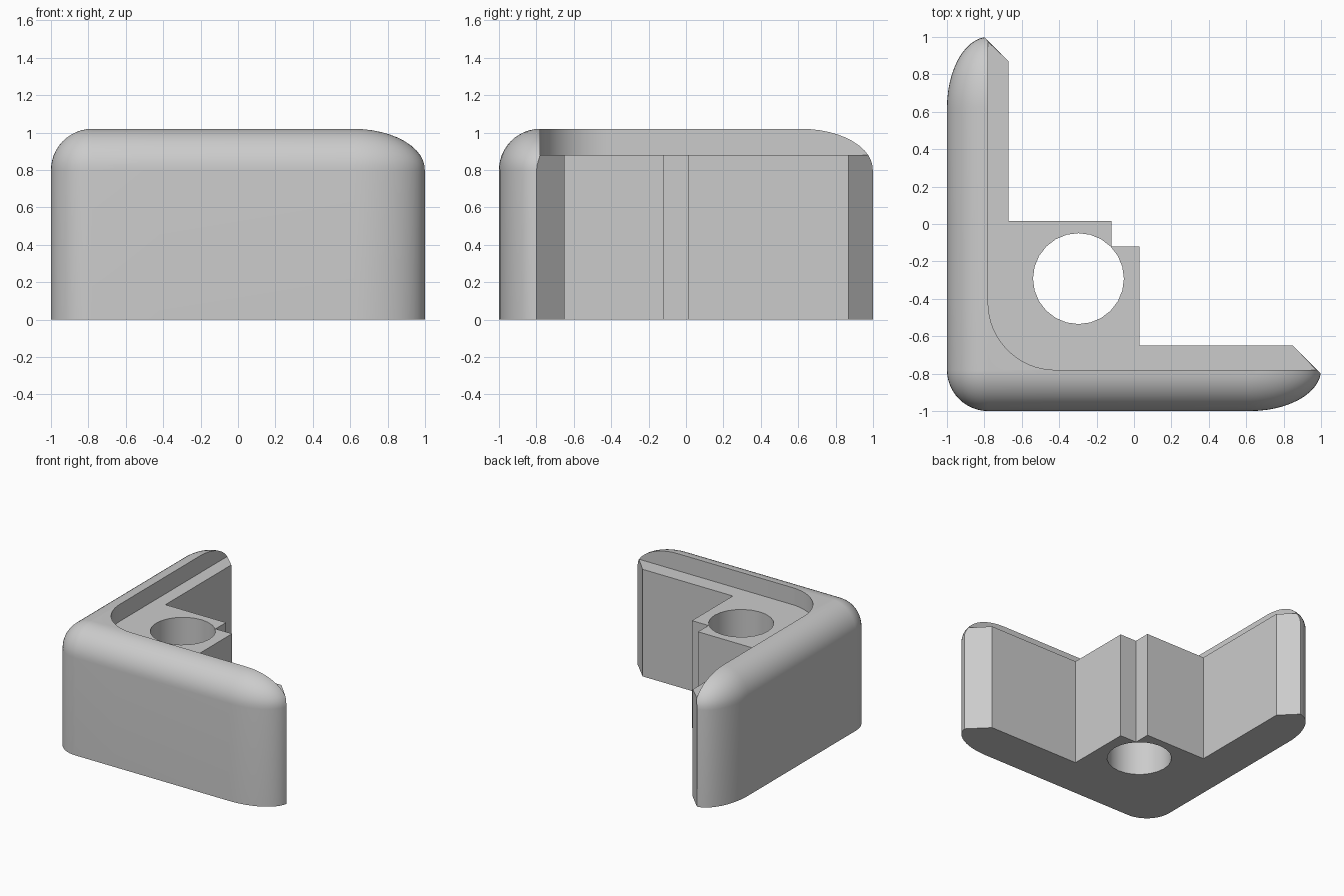
import bpy
import bmesh
from math import sin, cos, acos, atan2, hypot, asin, pi, radians

cube = bpy.data.objects.get("Cube")
if cube:
    bpy.data.objects.remove(cube, do_unlink=True)

SPINE, R, END = -0.78, 0.22, 0.38     # wall line, edge radius, long end radius
SHOULDER, LEDGE, TIP = 0.80, 0.88, 0.62
RECESS = -0.42                        # centre of the rounded recess corner
STEPS = 12

grey = bpy.data.materials.new("plain grey")
grey.use_nodes = True
grey.diffuse_color = (0.6, 0.6, 0.6, 1)
grey.node_tree.nodes["Principled BSDF"].inputs["Base Color"].default_value = (0.6, 0.6, 0.6, 1)


def outer_line(c):
    """Outer plan outline, right tip to back tip, shrunk to the spine by c."""
    reach = 0.36 / max(c, 0.01) / hypot(END, R)
    start = max(0, acos(min(1, reach)) - atan2(R, END))   # chamfer trims the tip
    angles = [start + (pi / 2 - start) * i / STEPS for i in range(STEPS + 1)]
    tip = [(TIP + c * END * cos(a), SPINE - c * R * sin(a)) for a in angles]
    tip.append((RECESS, SPINE - c * R))
    corner = [(SPINE - c * R * sin(b), SPINE - c * R * cos(b))
              for b in (pi / 2 * i / STEPS for i in range(STEPS + 1))]
    return tip + corner + [(y, x) for x, y in reversed(tip)]


bm = bmesh.new()


def row(points, z):
    return [bm.verts.new((x, y, z)) for x, y in points]


def skin(lower, upper):
    for i in range(len(lower) - 1):
        bm.faces.new((lower[i], lower[i + 1], upper[i + 1], upper[i]))


# Rounded outer wall
ledge_angle = asin((LEDGE - SHOULDER) / R)
thetas = [ledge_angle * i / 3 for i in range(4)]
thetas += [ledge_angle + (pi / 2 - ledge_angle) * i / 9 for i in range(1, 10)]
rings = [row(outer_line(1), 0)]
rings += [row(outer_line(cos(t)), SHOULDER + R * sin(t)) for t in thetas]
for low, high in zip(rings, rings[1:]):
    skin(low, high)
K = 4                                  # ring level with the ledge

# Inner arms and stepped screw block
inner = [(0.85, -0.65), (0.03, -0.65), (0.03, -0.12), (-0.12, -0.12),
         (-0.12, 0.015), (-0.67, 0.015), (-0.67, 0.87)]
foot, shelf = row(inner, 0), row(inner, LEDGE)
skin(foot, shelf)
for end in (0, -1):                    # chamfered tips
    bm.faces.new([r[end] for r in rings[:K + 1]] + [shelf[end], foot[end]])
bm.faces.new(rings[0] + foot[::-1])

# Recess above the ledge
sweep = [radians(270) - pi / 2 * i / 16 for i in range(17)]
arc = [(RECESS + (RECESS - SPINE) * cos(a), RECESS + (RECESS - SPINE) * sin(a)) for a in sweep]
low, high = row(arc, LEDGE), row(arc, SHOULDER + R)
skin(low, high)
for end in (0, -1):
    bm.faces.new([r[end] for r in rings[K:]] + [high[end], low[end]])
bm.faces.new([rings[K][0]] + shelf + [rings[K][-1]] + low[::-1])
bm.faces.new(high + [bm.verts.new((SPINE, SPINE, SHOULDER + R))])

bmesh.ops.remove_doubles(bm, verts=bm.verts[:], dist=1e-4)
bmesh.ops.recalc_face_normals(bm, faces=bm.faces[:])
mesh = bpy.data.meshes.new("corner_guard")
bm.to_mesh(mesh)
bm.free()
mesh.materials.append(grey)
guard = bpy.data.objects.new("corner_guard", mesh)
bpy.context.collection.objects.link(guard)

# Screw hole
bpy.ops.mesh.primitive_cylinder_add(vertices=24, radius=0.243, depth=3,
                                    location=(-0.297, -0.292, 0.5))
cutter = bpy.context.object
cutter.name = "hole_cutter"
cutter.hide_render = True
cutter.data.materials.append(grey)
cut = guard.modifiers.new("hole", 'BOOLEAN')
cut.operation = 'DIFFERENCE'
cut.solver = 'EXACT'
cut.object = cutter

bpy.ops.object.select_all(action='DESELECT')
guard.select_set(True)
bpy.context.view_layer.objects.active = guard
bpy.ops.object.modifier_apply(modifier=cut.name)
bpy.data.objects.remove(cutter, do_unlink=True)
bpy.ops.object.shade_smooth_by_angle(angle=radians(30))
